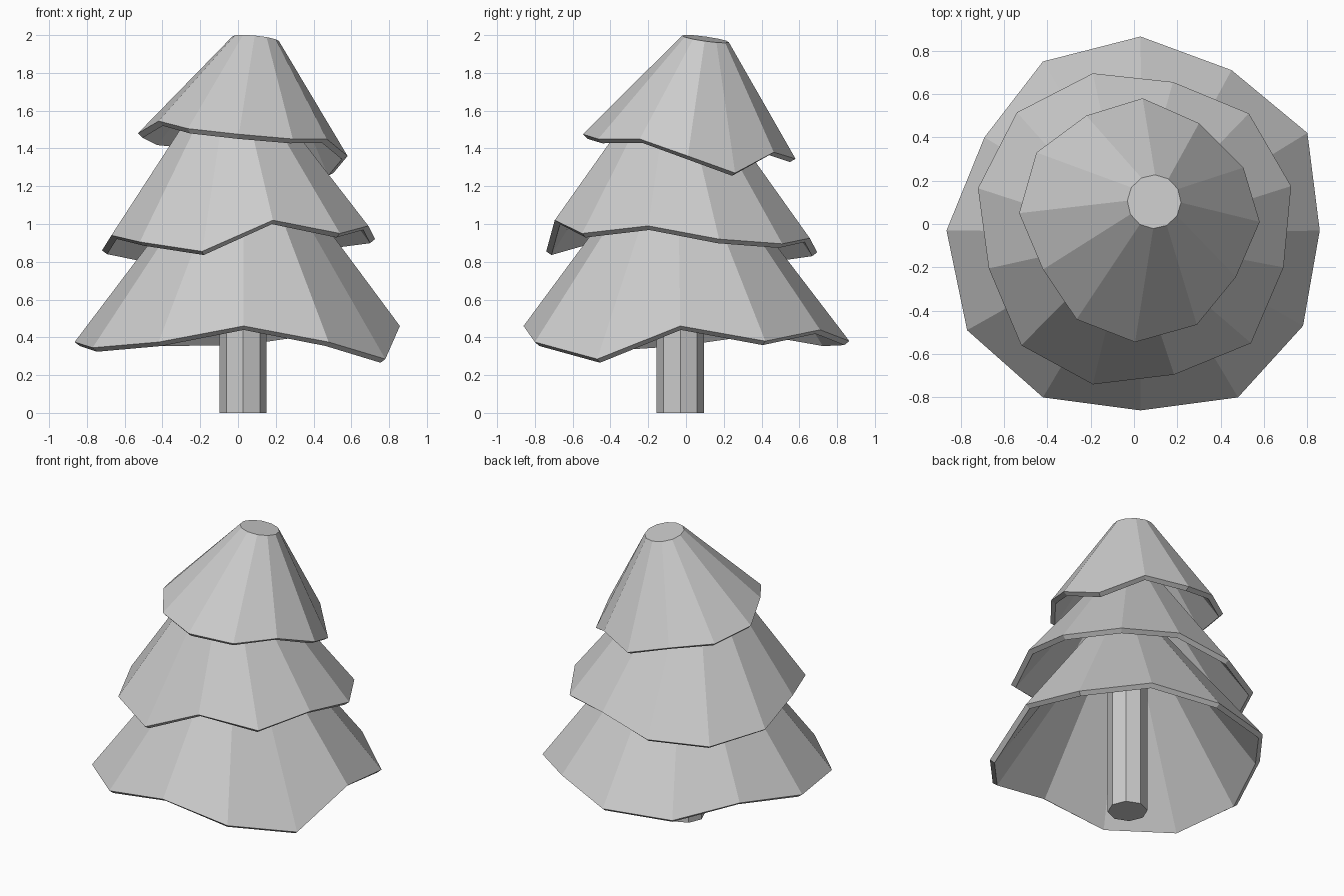
import bpy, math

if "Cube" in bpy.data.objects:
    bpy.data.objects.remove(bpy.data.objects["Cube"])

grey = bpy.data.materials.new("plain_grey")
grey.diffuse_color = (0.6, 0.6, 0.6, 1)
grey.use_nodes = True
grey.node_tree.nodes["Principled BSDF"].inputs["Base Color"].default_value = grey.diffuse_color


def make_object(name, verts, faces):
    mesh = bpy.data.meshes.new(name)
    mesh.from_pydata(verts, [], faces)
    mesh.materials.append(grey)
    obj = bpy.data.objects.new(name, mesh)
    bpy.context.collection.objects.link(obj)
    return obj


def ring(n, radius, centre, start, tilt=(0, 0)):
    """Clockwise ring seen from above, optionally tilted along x and y."""
    cx, cy, cz = centre
    pts = []
    for i in range(n):
        a = math.radians(start) - i * math.tau / n
        dx, dy = radius * math.cos(a), radius * math.sin(a)
        pts.append((cx + dx, cy + dy, cz + dx * tilt[0] + dy * tilt[1]))
    return pts


def tier(name, rim, centre, radius, start, tilt=(0, 0)):
    """Hollow skirt of branches: wavy rim below, small flat cap on top."""
    n = len(rim)
    verts = rim + ring(n, radius, centre, start, tilt)
    faces = [((i + 1) % n, i, n + i, n + (i + 1) % n) for i in range(n)]
    faces.append(tuple(reversed(range(n, 2 * n))))
    obj = make_object(name, verts, faces)
    shell = obj.modifiers.new("thickness", "SOLIDIFY")
    shell.thickness = 0.035
    shell.offset = -1
    return obj


# Bottom tier of branches
tier("bottom_branches", [
    (.03, .865, .38), (.45, .71, .44), (.80, .42, .38), (.857, -.03, .46),
    (.78, -.47, .285), (.48, -.80, .375), (.03, -.86, .46), (-.42, -.80, .375),
    (-.77, -.49, .345), (-.865, -.03, .375), (-.69, .40, .435), (-.42, .75, .375)],
    (.035, -.04, 1.40), .125, 88)

# Middle tier of branches
tier("middle_branches", [
    (-.19, .695, .85), (.18, .655, .925), (.53, .51, .895), (.725, .175, .92),
    (.69, -.20, .99), (.54, -.55, .95), (.185, -.695, 1.02), (-.19, -.74, .855),
    (-.52, -.56, .905), (-.67, -.205, .94), (-.72, .165, .86), (-.54, .515, .825)],
    (-.02, -.055, 1.74), .135, 105)

# Top tier of branches, with a tilted cut-off tip
tier("top_branches", [
    (.04, .58, 1.345), (.30, .465, 1.38), (.505, .26, 1.27), (.58, .01, 1.36),
    (.47, -.245, 1.45), (.29, -.465, 1.45), (.005, -.545, 1.475), (-.265, -.44, 1.505),
    (-.42, -.21, 1.545), (-.53, .05, 1.48), (-.45, .33, 1.44), (-.22, .50, 1.415)],
    (.093, .103, 1.98), .124, 88, (-.10, -.14))

# Eight-sided trunk
n = 8
trunk_verts = ring(n, .125, (.027, -.03, 0), 90) + ring(n, .125, (.027, -.03, 1.2), 90)
trunk_faces = [((i + 1) % n, i, n + i, n + (i + 1) % n) for i in range(n)]
trunk_faces += [tuple(range(n)), tuple(reversed(range(n, 2 * n)))]
make_object("trunk", trunk_verts, trunk_faces)
